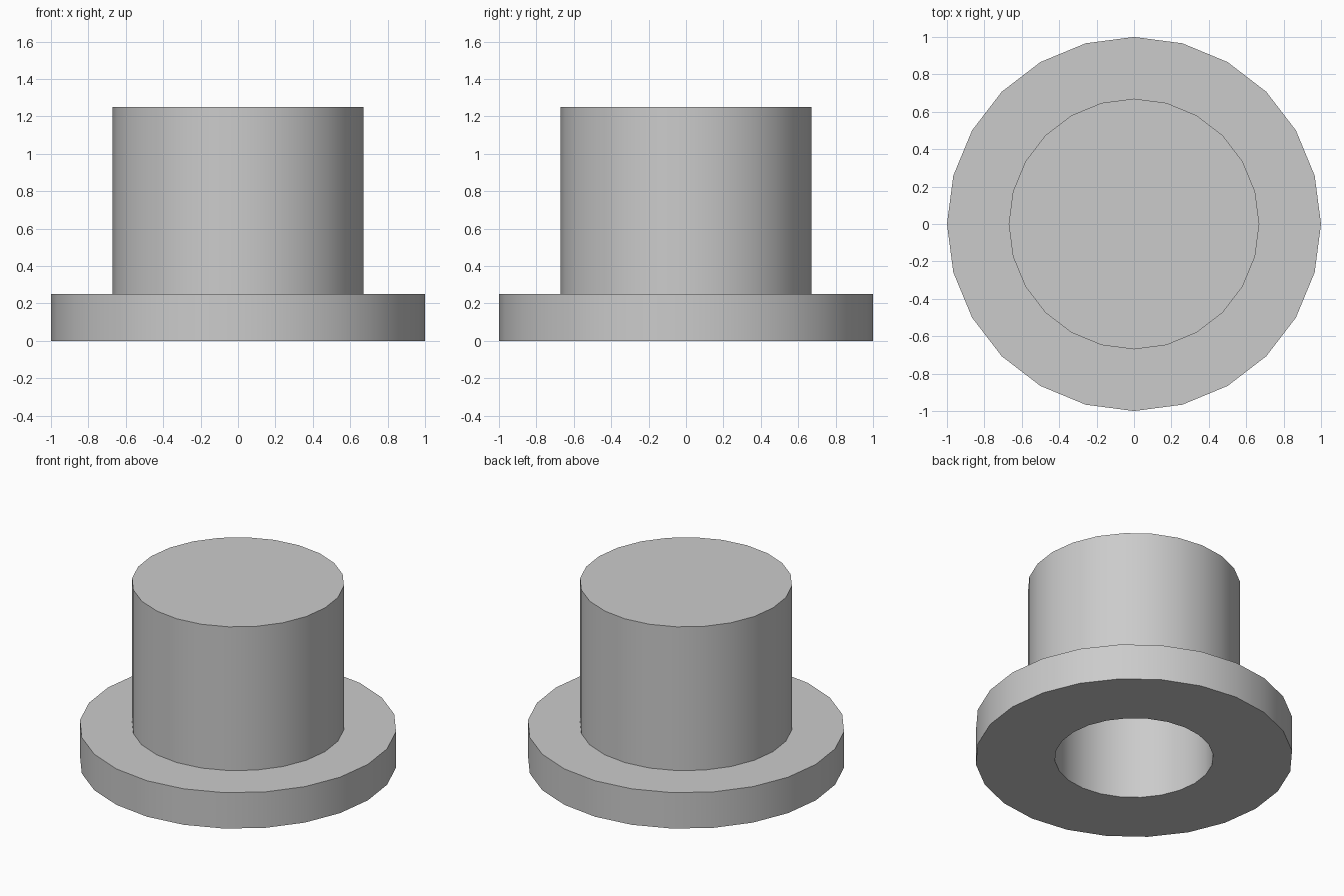
import bpy
import bmesh
from math import cos, sin, tau, radians

SIDES = 24

cube = bpy.data.objects.get("Cube")
if cube:
    bpy.data.objects.remove(cube, do_unlink=True)

# Single plain grey material
grey = bpy.data.materials.new("light_grey")
grey.use_nodes = True
colour = (0.6, 0.6, 0.6, 1.0)
grey.diffuse_color = colour
grey.node_tree.nodes["Principled BSDF"].inputs["Base Color"].default_value = colour


def lathe(name, profile):
    """Spin (radius, height) points round z and cap both ends."""
    bm = bmesh.new()
    rings = [[bm.verts.new((r * cos(tau * i / SIDES), r * sin(tau * i / SIDES), z))
              for i in range(SIDES)] for r, z in profile]
    for low, high in zip(rings, rings[1:]):
        for i in range(SIDES):
            j = (i + 1) % SIDES
            bm.faces.new((low[i], low[j], high[j], high[i]))
    bm.faces.new(rings[0])
    bm.faces.new(rings[-1])
    bmesh.ops.recalc_face_normals(bm, faces=bm.faces)
    mesh = bpy.data.meshes.new(name)
    bm.to_mesh(mesh)
    bm.free()
    mesh.materials.append(grey)
    obj = bpy.data.objects.new(name, mesh)
    bpy.context.collection.objects.link(obj)
    return obj


# Flanged cap: blind bore, wide flange, then the closed barrel
cap = lathe("flanged_cap", [
    (0.5, 1.0), (0.5, 0.0),
    (1.0, 0.0), (1.0, 0.25),
    (0.67, 0.25), (0.67, 1.25),
])

# Smooth round walls, crisp rims
bpy.ops.object.select_all(action="DESELECT")
cap.select_set(True)
bpy.context.view_layer.objects.active = cap
bpy.ops.object.shade_smooth_by_angle(angle=radians(30))
